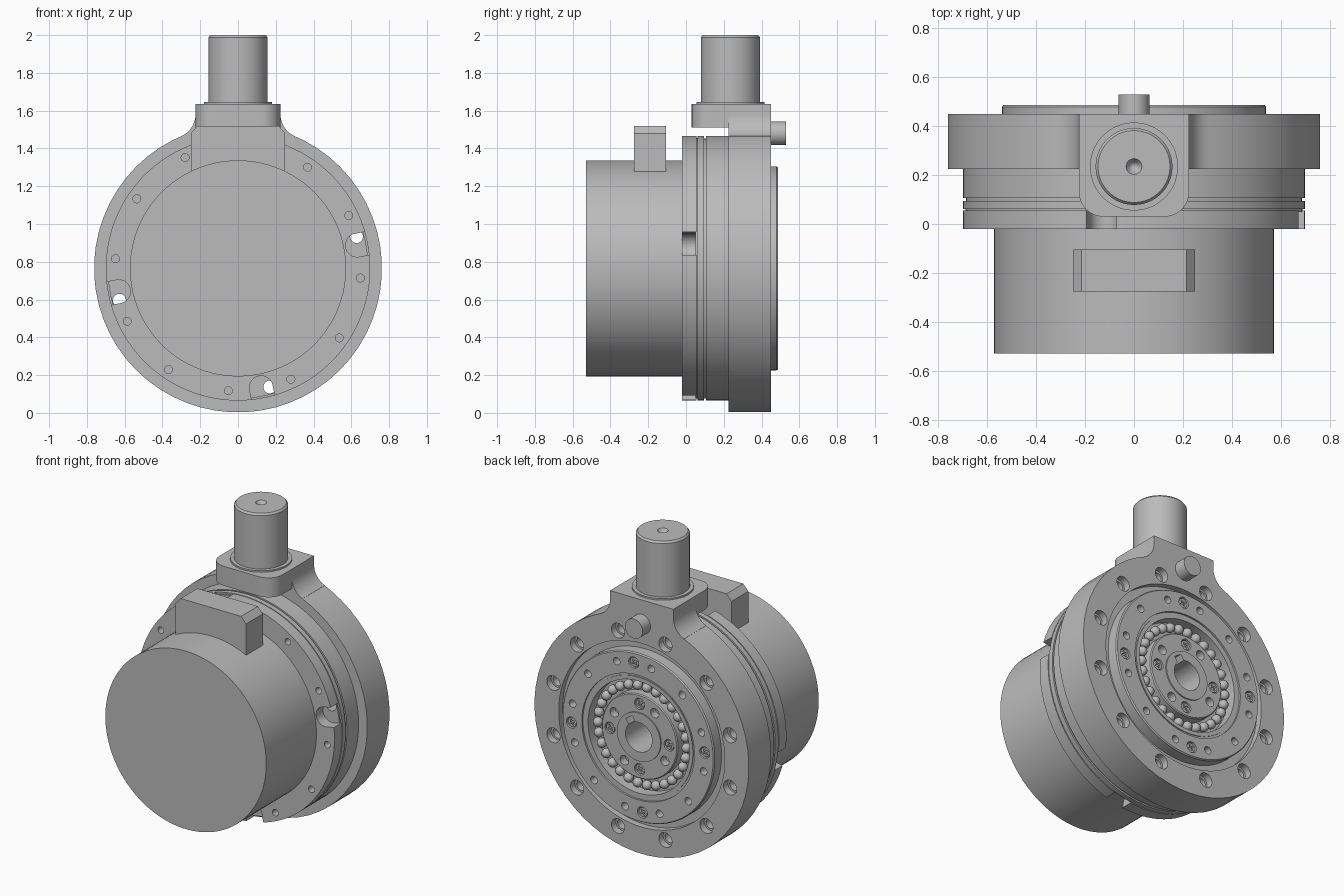
import bpy, bmesh
from math import sin, cos, pi, radians, hypot, atan2
from mathutils import Matrix, Vector

if "Cube" in bpy.data.objects:
    bpy.data.objects.remove(bpy.data.objects["Cube"])

ZC = 0.765        # height of the main axis, which runs along y
SHAFT_Y = 0.235   # position of the upright shaft

metal = bpy.data.materials.new("plain grey metal")
metal.use_nodes = True
GREY = (0.5, 0.5, 0.5, 1)
metal.diffuse_color = GREY
metal.node_tree.nodes["Principled BSDF"].inputs["Base Color"].default_value = GREY


def finish(name, bm):
    bmesh.ops.remove_doubles(bm, verts=bm.verts, dist=1e-5)
    bmesh.ops.recalc_face_normals(bm, faces=bm.faces)
    mesh = bpy.data.meshes.new(name)
    bm.to_mesh(mesh)
    bm.free()
    mesh.materials.append(metal)
    ob = bpy.data.objects.new(name, mesh)
    bpy.context.collection.objects.link(ob)
    return ob


def activate(ob):
    bpy.ops.object.select_all(action='DESELECT')
    ob.select_set(True)
    bpy.context.view_layer.objects.active = ob


def smooth(*obs):
    for ob in obs:
        activate(ob)
        bpy.ops.object.shade_smooth_by_angle(angle=radians(30))


def turn(bm, profile, x=0, z=ZC, segs=96, upright=False):
    """Revolve (radius, position) points; closes along the axis."""
    rings = []
    for i in range(segs):
        a = 2 * pi * (i + 0.5) / segs
        ring = []
        for r, h in profile:
            c, s = r * cos(a), r * sin(a)
            ring.append(bm.verts.new((c, SHAFT_Y + s, h) if upright else (x + c, h, z + s)))
        rings.append(ring)
    n = len(profile)
    for i in range(segs):
        p, q = rings[i], rings[(i + 1) % segs]
        for j in range(n):
            k = (j + 1) % n
            if profile[j][0] == 0 and profile[k][0] == 0:
                continue
            if profile[j][0] == 0:
                bm.faces.new((p[j], q[k], p[k]))
            elif profile[k][0] == 0:
                bm.faces.new((p[j], q[j], p[k]))
            else:
                bm.faces.new((p[j], q[j], q[k], p[k]))


def lathe(name, profile, **kw):
    bm = bmesh.new()
    turn(bm, profile, **kw)
    return finish(name, bm)


def rod(r, a, b):
    return [(0, a), (r, a), (r, b), (0, b)]


def circle(radius, count, start):
    for i in range(count):
        a = radians(start) + 2 * pi * i / count
        yield radius * cos(a), ZC + radius * sin(a), a


def pattern(name, profile, radius, count, start, segs=20):
    bm = bmesh.new()
    for x, z, a in circle(radius, count, start):
        turn(bm, profile, x=x, z=z, segs=segs)
    return finish(name, bm)


def prism(name, points, depth):
    bm = bmesh.new()
    face = bm.faces.new([bm.verts.new(p) for p in points])
    out = bmesh.ops.extrude_face_region(bm, geom=[face])
    bmesh.ops.translate(bm, vec=Vector(depth),
                        verts=[v for v in out["geom"] if isinstance(v, bmesh.types.BMVert)])
    return finish(name, bm)


def box(bm, size, matrix):
    bmesh.ops.create_cube(bm, size=1, matrix=matrix @ Matrix.Diagonal((*size, 1)))


def boolean(ob, tool, op='DIFFERENCE', keep=False):
    activate(ob)
    mod = ob.modifiers.new("cut", 'BOOLEAN')
    mod.operation, mod.object, mod.solver = op, tool, 'EXACT'
    mod.use_self = True
    bpy.ops.object.modifier_apply(modifier=mod.name)
    if not keep:
        bpy.data.objects.remove(tool)


# Motor with connector block
motor = lathe("motor_body", rod(0.572, -0.53, -0.01))
connector = prism("connector_block", [(-0.25, -0.275, 1.275), (0.25, -0.275, 1.275),
                  (0.25, -0.275, 1.48), (0.215, -0.275, 1.52),
                  (-0.215, -0.275, 1.52), (-0.25, -0.275, 1.48)], (0, 0.17, 0))

# Front flange with bolt holes and four open slots
flange = lathe("front_flange", rod(0.7, -0.02, 0.056))
boolean(flange, pattern("cutter", rod(0.021, -0.1, 0.04), 0.65, 12, 25.5))
boolean(flange, pattern("cutter", rod(0.062, -0.1, 0.1), 0.643, 4, 11, 32))
bm = bmesh.new()
for x, z, a in circle(0.743, 4, 11):
    box(bm, (0.2, 0.2, 0.124), Matrix.Translation((x, 0, z)) @ Matrix.Rotation(-a, 4, 'Y'))
boolean(flange, finish("cutter", bm))

# Grooved housing
housing = lathe("housing", [(0, 0.05), (0.69, 0.05), (0.69, 0.062), (0.7, 0.062), (0.7, 0.094),
                            (0.688, 0.094), (0.688, 0.106), (0.7, 0.106), (0.7, 0.225), (0, 0.225)])

# Mounting ring with filleted neck
ring = lathe("mounting_ring", [(0, 0.225), (0.762, 0.225), (0.762, 0.45), (0.59, 0.45),
                               (0.59, 0.41), (0, 0.41)], segs=60)
W, TOP, R = 0.225, 1.635, 0.762
fz = 1.58
f = ((fz - ZC) ** 2 + W ** 2 - R ** 2) / (2 * (R - W))
end = atan2(fz - ZC, W + f)
side = [(W, TOP)]
for i in range(9):
    a = pi + end * i / 8
    side.append((W + f + f * cos(a), fz + f * sin(a)))
side.append((0.3, 1.41))
outline = side + [(-x, z) for x, z in reversed(side)]
neck = prism("neck", [(x, 0.225, z) for x, z in outline], (0, 0.225, 0))
boolean(ring, neck, 'UNION')

# Counterbored through holes and the central bore
bolts = pattern("cutter", [(0, 0.0), (0.034, 0.0), (0.034, 0.405), (0.047, 0.405),
                           (0.047, 0.5), (0, 0.5)], 0.65, 12, 15, 24)
bore = lathe("cutter", rod(0.095, 0.12, 0.6), segs=48)
for part in (housing, ring):
    boolean(part, bolts, keep=True)
    boolean(part, bore, keep=True)
bpy.data.objects.remove(bolts)

# Front lip of the neck with rounded corners
lip_side = [(W, 0.23)]
for i in range(9):
    a = -pi / 2 * i / 8
    lip_side.append((W - 0.1 + 0.1 * cos(a), 0.13 + 0.1 * sin(a)))
lip_outline = lip_side + [(-x, y) for x, y in reversed(lip_side)]
lip = prism("neck_lip", [(x, y, 1.51) for x, y in lip_outline], (0, 0, TOP - 1.51))

# Upright shaft with collar and centre hole
shaft = lathe("upright_shaft", [(0, 1.6), (0.18, 1.6), (0.18, 1.645), (0.157, 1.645), (0.157, 1.988),
                                (0.147, 2.0), (0.032, 2.0), (0.02, 1.98), (0, 1.96)],
              segs=64, upright=True)

# Locating pin
pin = lathe("locating_pin", rod(0.063, 0.4, 0.53), z=1.48, segs=40)

# Raised output ring
output = lathe("output_ring", [(0.36, 0.4), (0.54, 0.4), (0.54, 0.479), (0.534, 0.487), (0.4, 0.487),
                               (0.4, 0.475), (0.385, 0.475), (0.385, 0.48), (0.36, 0.48)])
boolean(output, pattern("cutter", rod(0.024, 0.43, 0.55), 0.475, 12, 11.3))
boolean(output, pattern("cutter", rod(0.036, 0.45, 0.55), 0.475, 4, -3.7))

# Hub with bolt holes, bore and keyway
hub = lathe("hub", [(0, 0.4), (0.27, 0.4), (0.27, 0.466), (0.264, 0.472), (0.155, 0.472),
                    (0.155, 0.48), (0, 0.48)])
boolean(hub, bore)
boolean(hub, pattern("cutter", rod(0.03, 0.42, 0.55), 0.21, 4, 31))
boolean(hub, pattern("cutter", rod(0.036, 0.445, 0.55), 0.21, 4, 0))
bm = bmesh.new()
for x, z, a in circle(0.09, 1, 58):
    box(bm, (0.08, 0.3, 0.055), Matrix.Translation((x, 0.5, z)) @ Matrix.Rotation(-a, 4, 'Y'))
boolean(hub, finish("cutter", bm))

# Cross-slotted screws
screws = []
for name, radius, start, face in (("ring_screws", 0.475, -3.7, 0.48), ("hub_screws", 0.21, 0, 0.466)):
    heads = pattern(name, rod(0.03, face - 0.04, face), radius, 4, start)
    bm = bmesh.new()
    for x, z, a in circle(radius, 4, start):
        for size in ((0.04, 0.03, 0.01), (0.01, 0.03, 0.04)):
            box(bm, size, Matrix.Translation((x, face, z)) @ Matrix.Rotation(0.6, 4, 'Y'))
    boolean(heads, finish("cutter", bm))
    screws.append(heads)

# Bearing balls
bm = bmesh.new()
for x, z, a in circle(0.315, 30, 0):
    bmesh.ops.create_uvsphere(bm, u_segments=14, v_segments=8, radius=0.03,
                              matrix=Matrix.Translation((x, 0.443, z)))
balls = finish("bearing_balls", bm)

smooth(motor, connector, flange, housing, ring, lip, shaft, pin, output, hub, balls, *screws)
